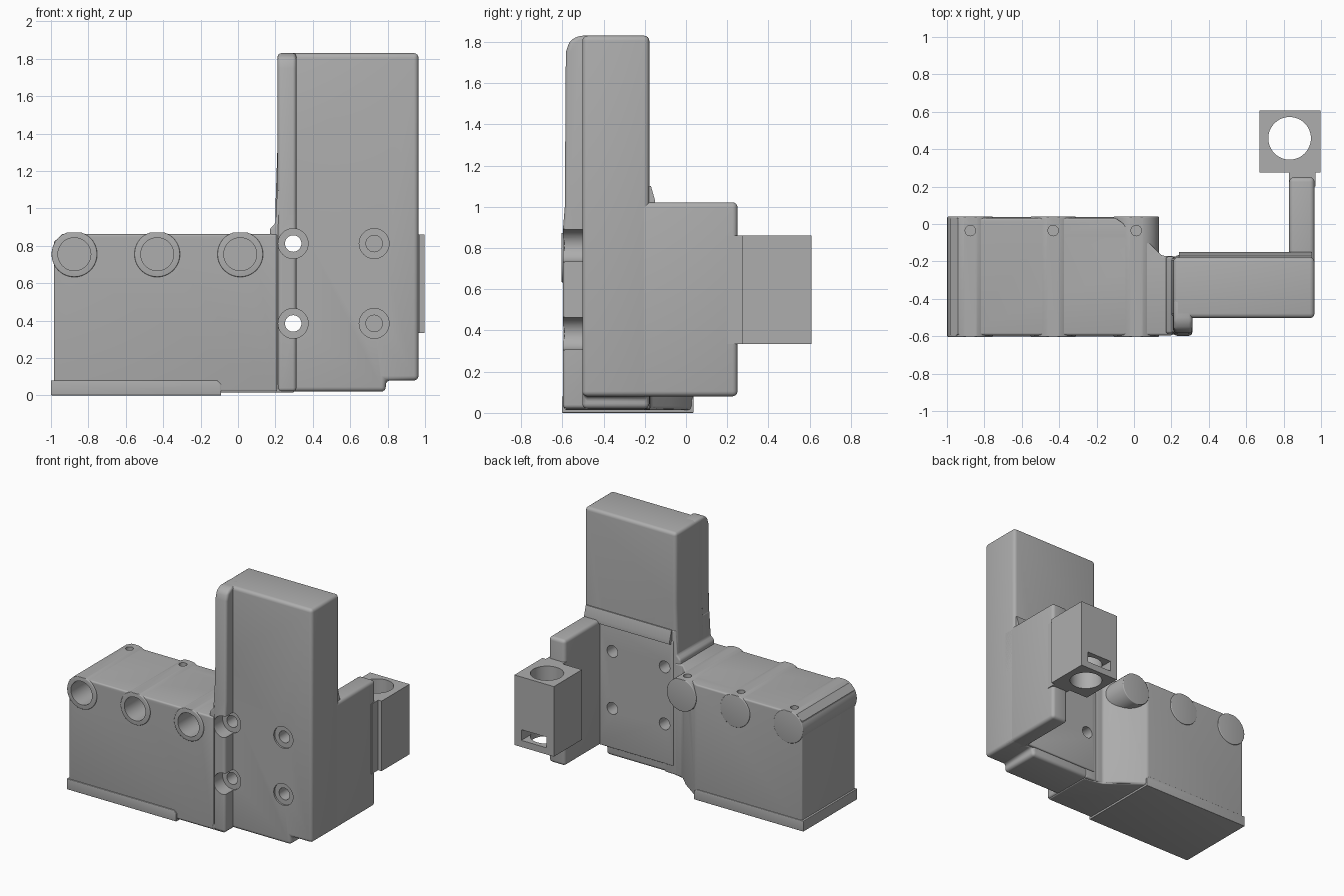
import bpy, bmesh, math
from mathutils import Matrix, Vector

if "Cube" in bpy.data.objects:
    bpy.data.objects.remove(bpy.data.objects["Cube"], do_unlink=True)

grey = bpy.data.materials.new("plain grey")
grey.use_nodes = True
colour = (0.42, 0.42, 0.42, 1)
grey.diffuse_color = colour
grey.node_tree.nodes["Principled BSDF"].inputs["Base Color"].default_value = colour

# Where a profile's (u, v) and its extrusion w land, for each extrusion axis
AXES = {"x": lambda u, v, w: (w, u, v),
        "y": lambda u, v, w: (u, w, v),
        "z": lambda u, v, w: (u, v, w)}


def activate(obj):
    bpy.ops.object.select_all(action="DESELECT")
    obj.select_set(True)
    bpy.context.view_layer.objects.active = obj


def prism(name, profile, axis, lo, hi, bevel=0.0):
    """Extrude a closed profile along an axis and round its edges."""
    bm = bmesh.new()
    place = AXES[axis]
    ends = [[bm.verts.new(place(u, v, w)) for u, v in profile] for w in (lo, hi)]
    bm.faces.new(ends[0])
    bm.faces.new(ends[1])
    n = len(profile)
    for i in range(n):
        j = (i + 1) % n
        bm.faces.new((ends[0][i], ends[0][j], ends[1][j], ends[1][i]))
    bmesh.ops.recalc_face_normals(bm, faces=bm.faces)
    mesh = bpy.data.meshes.new(name)
    bm.to_mesh(mesh)
    bm.free()
    mesh.materials.append(grey)
    obj = bpy.data.objects.new(name, mesh)
    bpy.context.collection.objects.link(obj)
    if bevel:
        mod = obj.modifiers.new("rounding", "BEVEL")
        mod.width, mod.segments = bevel, 4
        mod.angle_limit = math.radians(20)
        activate(obj)
        bpy.ops.object.modifier_apply(modifier=mod.name)
    return obj


def box(name, x, y, z, bevel=0.0):
    return prism(name, [(x[0], y[0]), (x[1], y[0]), (x[1], y[1]), (x[0], y[1])],
                 "z", z[0], z[1], bevel)


def cylinder(name, axis, centre, radius, lo, hi, bevel=0.0, sides=40):
    ring = [(centre[0] + radius * math.cos(2 * math.pi * i / sides),
             centre[1] + radius * math.sin(2 * math.pi * i / sides))
            for i in range(sides)]
    return prism(name, ring, axis, lo, hi, bevel)


def cut(obj, cutters):
    for cutter in cutters:
        mod = obj.modifiers.new("cut", "BOOLEAN")
        mod.operation, mod.solver, mod.object = "DIFFERENCE", "EXACT", cutter
        activate(obj)
        bpy.ops.object.modifier_apply(modifier=mod.name)


parts = []
cutters = []

# Valve body with a slanted rear corner, and its base flange
body = prism("valve_body",
             [(-0.985, -0.595), (0.21, -0.595), (0.21, -0.17), (0.15, -0.17),
              (0.06, -0.08), (-0.1, 0.033), (-0.985, 0.033)],
             "z", 0.02, 0.862, 0.012)
flange = prism("base_flange", [(-1, 0), (-0.09, 0), (-0.09, 0.06), (-0.11, 0.08), (-1, 0.08)],
               "y", -0.602, 0.037, 0.004)
base_pad = prism("base_pad",
                 [(-0.2, -0.59), (0.3, -0.59), (0.3, -0.2), (0.15, -0.17), (-0.1, 0.03), (-0.2, 0.03)],
                 "z", 0.015, 0.06, 0.008)
parts += [body, flange, base_pad]

# Three port bosses running front to back
port_xs = (-0.875, -0.432, 0.012)
bosses = []
for i, x in enumerate(port_xs):
    bosses.append(cylinder(f"port_boss_{i + 1}", "y", (x, 0.755), 0.122, -0.604, 0.04, 0.006))
parts += bosses

# Ports, pin holes and the trimmed top corner
port_cutters = [cylinder("port_cutter", "y", (x, 0.755), 0.088, -0.7, -0.12) for x in port_xs]
port_cutters += [cylinder("pin_cutter", "z", (x, -0.035), 0.028, 0.76, 1, sides=20) for x in port_xs]
port_cutters.append(prism("corner_cutter", [(-1.1, 0.71), (-0.93, 0.872), (0.15, 0.872), (0.15, 1), (-1.1, 1)],
                          "y", -0.8, 0.2))
cutters += port_cutters
for part in [body] + bosses:
    cut(part, port_cutters)

# Tall tower with a stepped foot
tower = prism("tower",
              [(0.2, 0.02), (0.79, 0.02), (0.79, 0.08), (0.965, 0.08), (0.965, 1.83),
               (0.21, 1.83), (0.21, 1.3), (0.2, 1.0)],
              "y", -0.503, -0.178, 0.025)
ridge = prism("front_ridge",
              [(-0.4, 0.02), (-0.598, 0.02), (-0.598, 0.88), (-0.588, 1.0), (-0.583, 1.75),
               (-0.565, 1.805), (-0.52, 1.83), (-0.4, 1.83)],
              "x", 0.212, 0.312, 0.02)
ridge_foot = prism("ridge_foot", [(0.17, 0.02), (0.3, 0.02), (0.3, 1.1), (0.21, 1.1), (0.2, 0.92), (0.17, 0.89)],
                   "y", -0.585, -0.175, 0.012)
rear_panel = box("rear_panel", (0.225, 0.86), (-0.3, -0.167), (0.085, 1.02), 0.01)
parts += [tower, ridge, ridge_foot, rear_panel]

# Four mounting holes with wide front seats
hole_cutters = []
for x in (0.295, 0.728):
    for z in (0.385, 0.812):
        hole_cutters.append(cylinder("hole_cutter", "y", (x, z), 0.044, -0.8, 0))
        hole_cutters.append(cylinder("seat_cutter", "y", (x, z), 0.08, -0.8, -0.49))
cutters += hole_cutters
for part in (tower, ridge, ridge_foot, rear_panel, body):
    cut(part, hole_cutters)

# Rear arm carrying the clamp block
parts.append(box("rear_arm", (0.83, 0.965), (-0.3, 0.25), (0.08, 1.022), 0.025))
parts.append(prism("arm_fillet", [(-0.2, 0.98), (-0.1, 1.0), (-0.15, 1.03), (-0.17, 1.1), (-0.2, 1.1)],
                   "x", 0.24, 0.95))
parts.append(box("arm_neck", (0.83, 0.97), (0.2, 0.3), (0.335, 0.86)))
clamp = box("clamp_block", (0.67, 0.998), (0.275, 0.608), (0.335, 0.86))
clamp_cutters = [cylinder("bore_cutter", "z", (0.832, 0.458), 0.114, 0.2, 1, sides=48),
                 box("slot_cutter", (0.73, 0.94), (0.45, 0.7), (0.385, 0.465))]
cutters += clamp_cutters
cut(clamp, clamp_cutters)
parts.append(clamp)

# The arm fillet only spans the tower back
for name in ("arm_fillet",):
    for v in bpy.data.objects[name].data.vertices:
        v.co.y = min(v.co.y, -0.15)

for cutter in cutters:
    bpy.data.objects.remove(cutter, do_unlink=True)

for part in parts:
    activate(part)
    bpy.ops.object.shade_smooth_by_angle(angle=math.radians(35))
